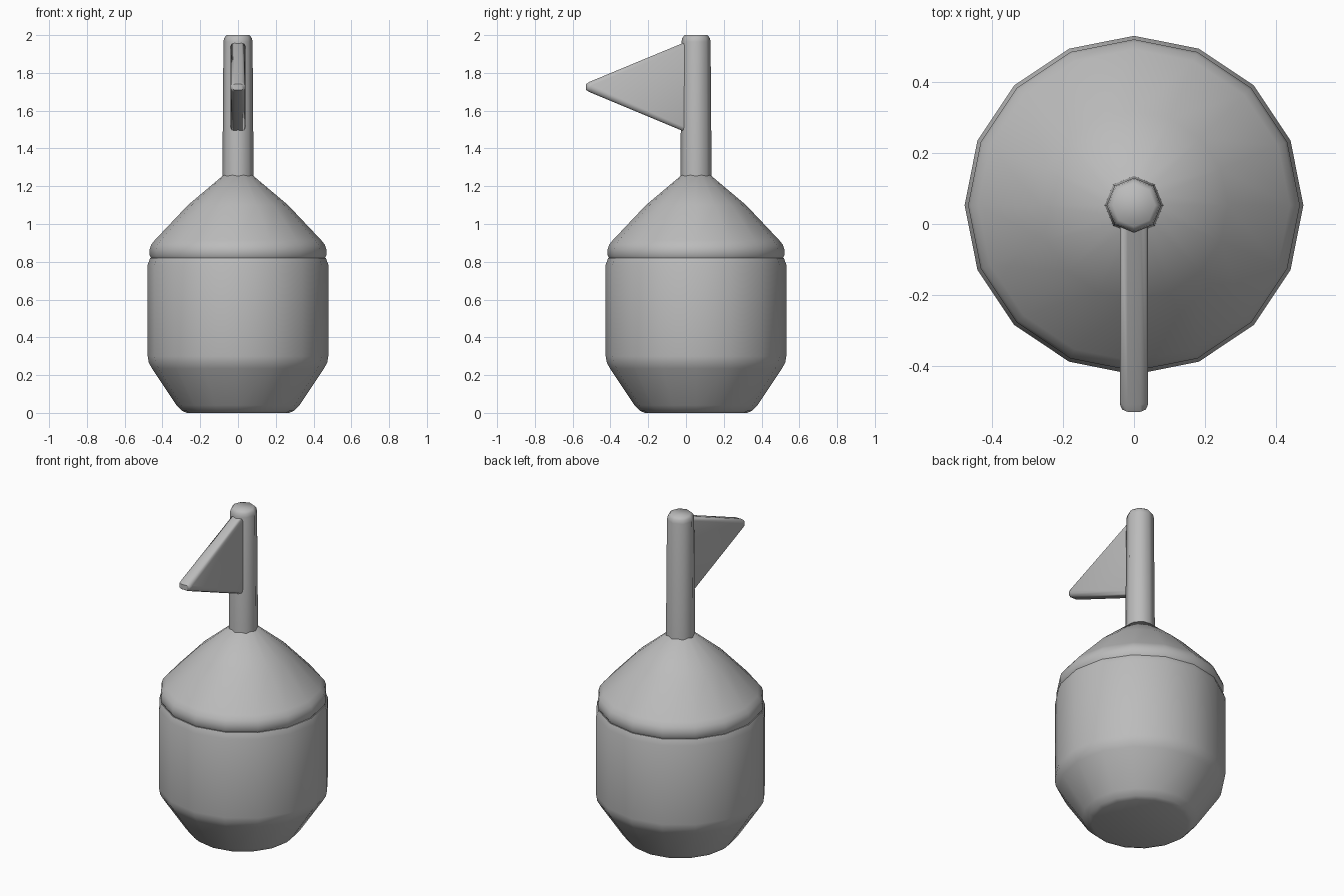
import bpy, bmesh, math

old = bpy.data.objects.get("Cube")
if old:
    bpy.data.objects.remove(old, do_unlink=True)

CENTRE_Y = 0.053

grey = bpy.data.materials.new("plain grey")
grey.use_nodes = True
GREY = (0.5, 0.5, 0.5, 1)
grey.diffuse_color = GREY
grey.node_tree.nodes["Principled BSDF"].inputs["Base Color"].default_value = GREY


def finish(name, bm, angle):
    bmesh.ops.recalc_face_normals(bm, faces=bm.faces)
    mesh = bpy.data.meshes.new(name)
    bm.to_mesh(mesh)
    bm.free()
    mesh.materials.append(grey)
    obj = bpy.data.objects.new(name, mesh)
    bpy.context.collection.objects.link(obj)
    bpy.ops.object.select_all(action="DESELECT")
    obj.select_set(True)
    bpy.context.view_layer.objects.active = obj
    bpy.ops.object.shade_smooth_by_angle(angle=math.radians(angle))
    return obj


def lathe(name, profile, sides, angle):
    """Turn (radius, height) points round the upright axis and cap both ends."""
    bm = bmesh.new()
    rings = []
    for r, z in profile:
        turns = [math.tau * i / sides for i in range(sides)]
        rings.append([bm.verts.new((r * math.cos(a), CENTRE_Y + r * math.sin(a), z))
                      for a in turns])
    for low, high in zip(rings, rings[1:]):
        for i in range(sides):
            j = (i + 1) % sides
            bm.faces.new((low[i], low[j], high[j], high[i]))
    bm.faces.new(rings[0])
    bm.faces.new(rings[-1])
    return finish(name, bm, angle)


# Tapered drum with a softened rim and foot
lathe("body", [(0.27, 0), (0.295, 0.01), (0.325, 0.04), (0.455, 0.235), (0.472, 0.265),
               (0.478, 0.3), (0.478, 0.785), (0.465, 0.82)], 16, 50)

# Conical roof with a rounded lip
lathe("roof", [(0.46, 0.82), (0.468, 0.835), (0.468, 0.865), (0.46, 0.89), (0.44, 0.915),
               (0.265, 1.1), (0.075, 1.26)], 16, 50)

# Slightly tapered pole
lathe("pole", [(0.083, 1.2), (0.077, 1.965), (0.073, 1.985), (0.06, 2.0)], 8, 60)

# Triangular pennant with rounded edges
outline = [(0.03, 1.977), (-0.51, 1.753), (-0.53, 1.74), (-0.53, 1.71), (-0.51, 1.698),
           (0.03, 1.473)]
bm = bmesh.new()
face = bm.faces.new([bm.verts.new((-0.04, y, z)) for y, z in outline])
extruded = bmesh.ops.extrude_face_region(bm, geom=[face])["geom"]
bmesh.ops.translate(bm, vec=(0.08, 0, 0),
                    verts=[g for g in extruded if isinstance(g, bmesh.types.BMVert)])
rim = [e for e in bm.edges if abs(e.verts[0].co.x - e.verts[1].co.x) < 0.001]
bmesh.ops.bevel(bm, geom=rim, offset=0.022, segments=2, profile=0.5,
                affect="EDGES", clamp_overlap=True)
finish("pennant", bm, 50)
